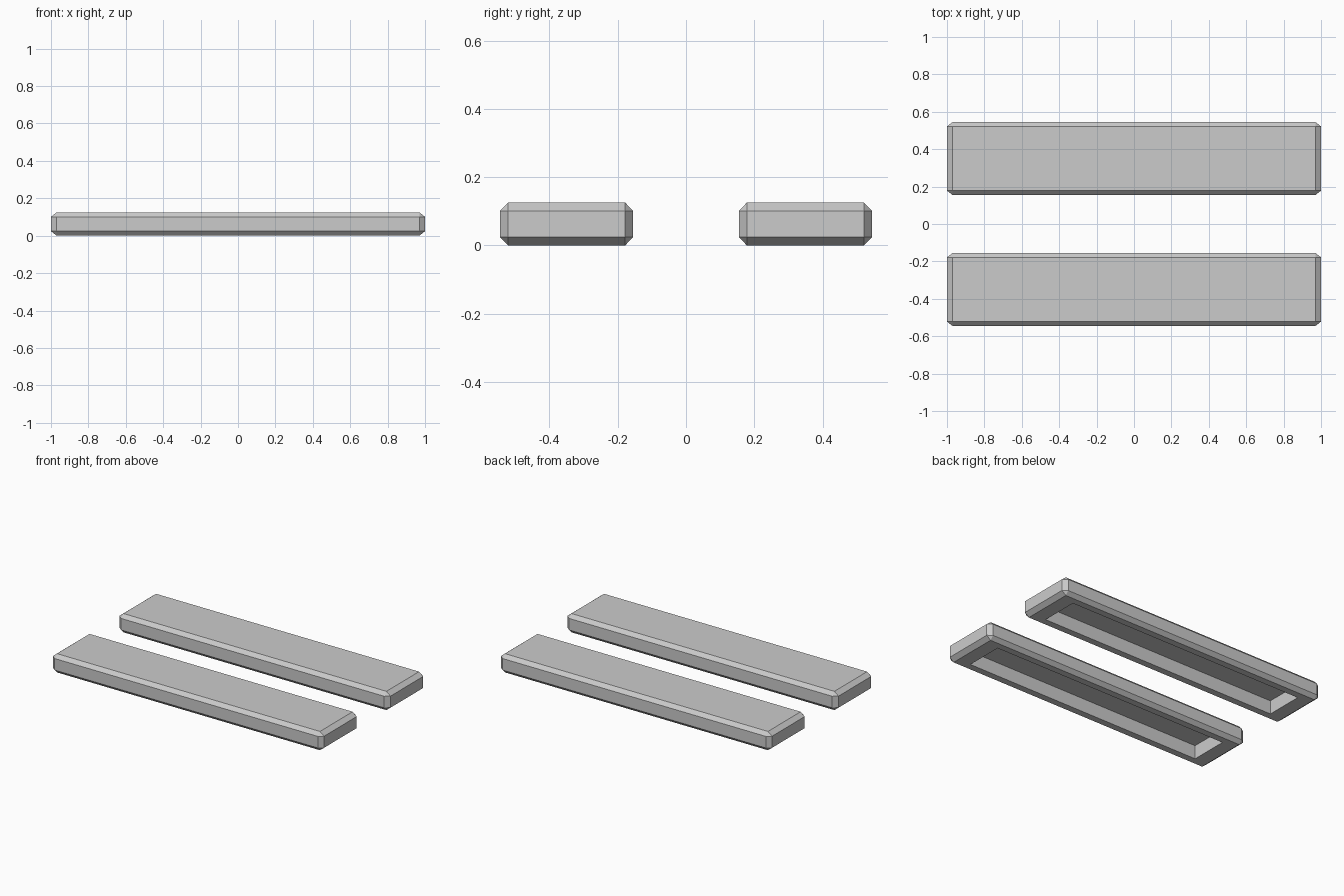
import bpy
import bmesh
from mathutils import Vector

if "Cube" in bpy.data.objects:
    bpy.data.objects.remove(bpy.data.objects["Cube"], do_unlink=True)

HALF = Vector((1.0, 0.195, 0.0625))        # half size of one slab
CHAMFER = Vector((0.03, 0.023, 0.024))     # chamfer along each axis
RECESS = Vector((0.877, 0.127))            # half size of the hollow underneath
DEPTH = 0.09
OFFSET_Y = 0.35


def make_material(name, value):
    mat = bpy.data.materials.new(name)
    mat.use_nodes = True
    colour = (value, value, value, 1)
    mat.diffuse_color = colour
    mat.node_tree.nodes["Principled BSDF"].inputs["Base Color"].default_value = colour
    return mat


def sign(v):
    return 1 if v > 0 else -1


def make_slab(name, y, mat):
    bm = bmesh.new()
    # Chamfered block, bevelled in chamfer units and then scaled to size
    bmesh.ops.create_cube(bm, size=2)
    bmesh.ops.scale(bm, verts=bm.verts, vec=[h / c for h, c in zip(HALF, CHAMFER)])
    bmesh.ops.bevel(bm, geom=bm.edges[:], offset=1, offset_type='OFFSET',
                    segments=1, affect='EDGES')
    bmesh.ops.scale(bm, verts=bm.verts, vec=CHAMFER)
    bmesh.ops.translate(bm, verts=bm.verts, vec=(0, 0, HALF.z))
    bmesh.ops.recalc_face_normals(bm, faces=bm.faces)

    # Hollow underside: first the rim, then the walls
    bottom = min(bm.faces, key=lambda f: f.calc_center_median().z)
    for z in (0, DEPTH):
        bmesh.ops.inset_individual(bm, faces=[bottom], thickness=0.01)
        for v in bottom.verts:
            v.co = (sign(v.co.x) * RECESS.x, sign(v.co.y) * RECESS.y, z)

    mesh = bpy.data.meshes.new(name)
    bm.to_mesh(mesh)
    bm.free()
    mesh.materials.append(mat)
    slab = bpy.data.objects.new(name, mesh)
    slab.location.y = y
    bpy.context.collection.objects.link(slab)


grey = make_material("light grey", 0.6)
make_slab("front_slab", -OFFSET_Y, grey)
make_slab("back_slab", OFFSET_Y, grey)
